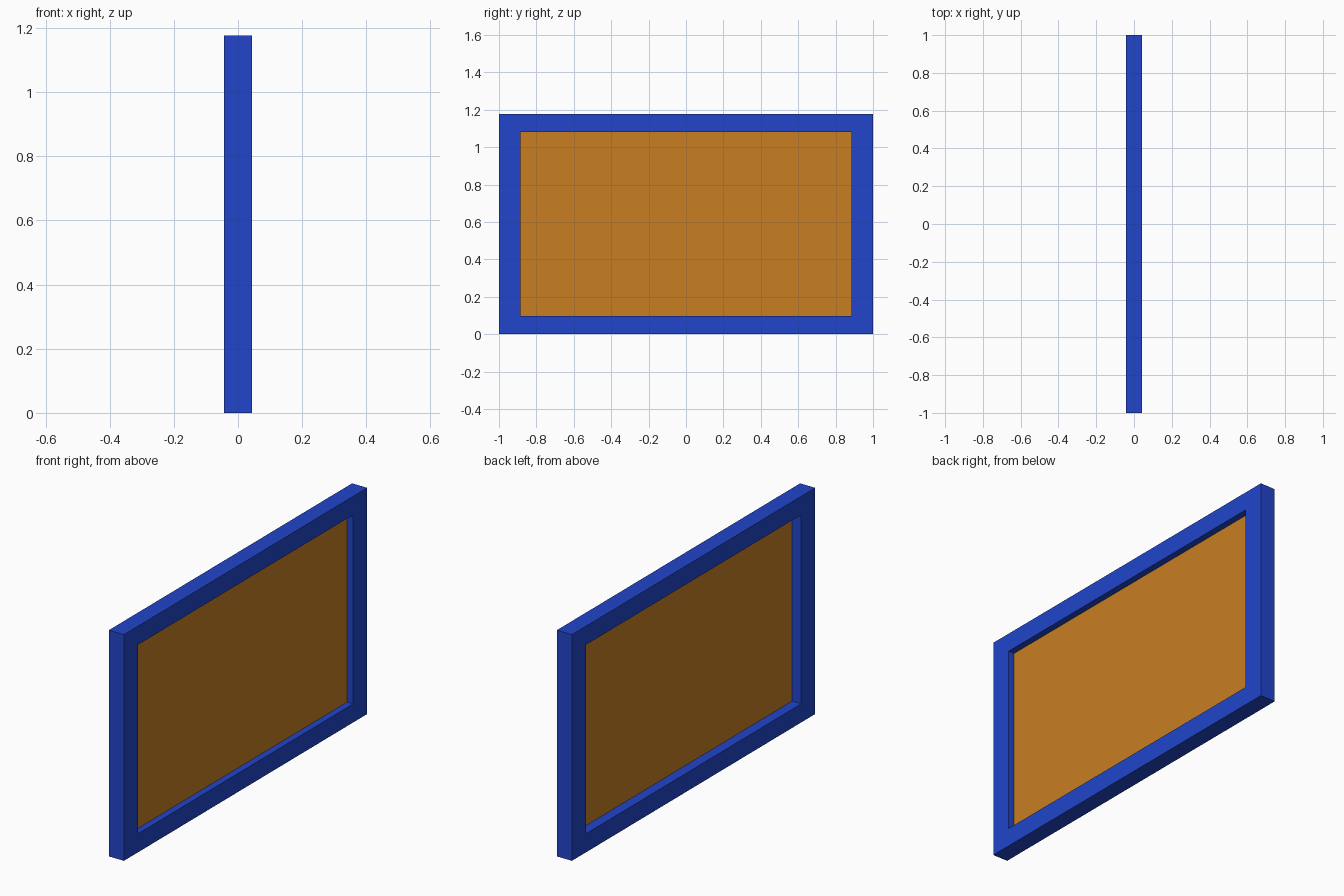
import bpy
import bmesh

cube = bpy.data.objects.get("Cube")
if cube:
    bpy.data.objects.remove(cube, do_unlink=True)

HALF_DEPTH = 0.0435
PANEL_X = 0.009
OUTER = (-1.0, 1.0, 0.0, 1.177)      # y min, y max, z min, z max
OPENING = (-0.885, 0.885, 0.097, 1.08)


def make_material(name, color):
    mat = bpy.data.materials.new(name)
    mat.use_nodes = True
    mat.diffuse_color = color
    mat.node_tree.nodes["Principled BSDF"].inputs["Base Color"].default_value = color
    return mat


def rectangle(bm, x, bounds):
    y0, y1, z0, z1 = bounds
    return [bm.verts.new((x, y, z)) for y, z in ((y0, z0), (y1, z0), (y1, z1), (y0, z1))]


def finish(bm, name, mat):
    mesh = bpy.data.meshes.new(name)
    bm.to_mesh(mesh)
    bm.free()
    mesh.materials.append(mat)
    obj = bpy.data.objects.new(name, mesh)
    bpy.context.collection.objects.link(obj)
    return obj


blue = make_material("frame blue", (0.015, 0.06, 0.597, 1))
orange = make_material("panel orange", (0.578, 0.212, 0.016, 1))

# Frame: four mitred rails joined into one closed ring
bm = bmesh.new()
loops = [rectangle(bm, x, b) for x, b in (
    (HALF_DEPTH, OUTER), (HALF_DEPTH, OPENING),
    (-HALF_DEPTH, OPENING), (-HALF_DEPTH, OUTER))]
for i, loop in enumerate(loops):
    following = loops[(i + 1) % len(loops)]
    for j in range(4):
        k = (j + 1) % 4
        bm.faces.new((loop[j], loop[k], following[k], following[j]))
bmesh.ops.recalc_face_normals(bm, faces=bm.faces)
finish(bm, "frame", blue)

# Panel: thin sheet recessed inside the opening
bm = bmesh.new()
bm.faces.new(rectangle(bm, PANEL_X, OPENING))
finish(bm, "panel", orange)
